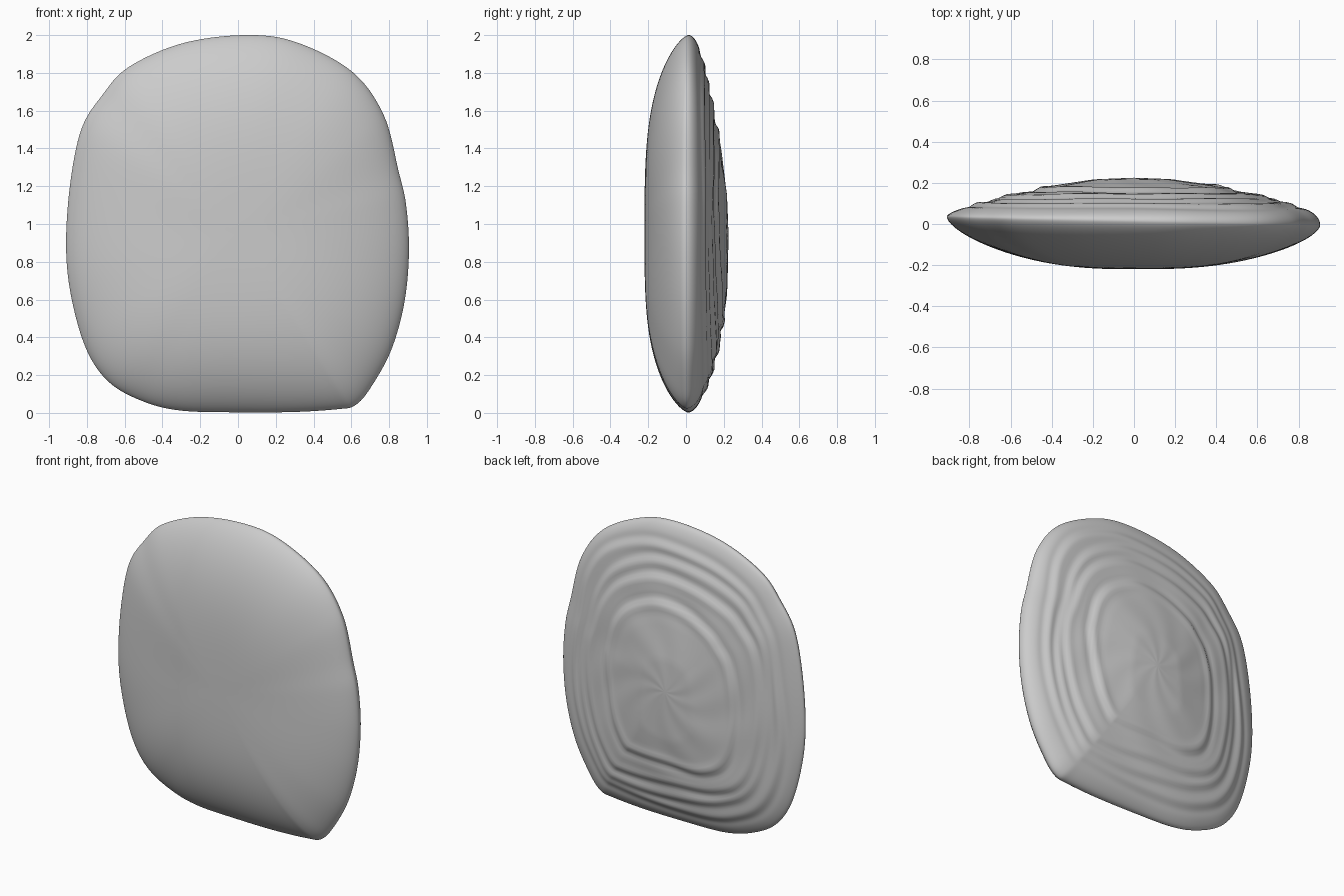
import bpy, bmesh, math

if "Cube" in bpy.data.objects:
    bpy.data.objects.remove(bpy.data.objects["Cube"])

# Silhouette of the shell as (x, z), clockwise from the top
OUTLINE = [(0.03, 2.0), (0.3, 1.965), (0.6, 1.81), (0.77, 1.58), (0.85, 1.28), (0.89, 1.1),
           (0.905, 0.85), (0.88, 0.58), (0.81, 0.33), (0.7, 0.13), (0.62, 0.04), (0.53, 0.02),
           (0.3, 0.005), (0, 0.003), (-0.3, 0.012), (-0.5, 0.06), (-0.68, 0.16), (-0.8, 0.33),
           (-0.88, 0.6), (-0.91, 0.87), (-0.89, 1.2), (-0.83, 1.5), (-0.72, 1.68),
           (-0.58, 1.83), (-0.3, 1.955)]
CX, CZ = 0.0, 0.95
SUB = 8          # outline subdivisions per span
RINGS = 64

# Back depth from centre to rim, and the terrace steps (radius, height)
BACK = [(0, 0.225), (0.2, 0.216), (0.42, 0.186), (0.66, 0.141), (0.88, 0.09), (1.0, 0.06)]
STEPS = [(0.53, 0.010), (0.70, 0.008), (0.78, 0.007), (0.87, 0.007)]


def catmull(pts, sub):
    out, n = [], len(pts)
    for i in range(n):
        p = [pts[(i + k) % n] for k in (-1, 0, 1, 2)]
        for s in range(sub):
            t = s / sub
            out.append(tuple(0.5 * (2 * b + (c - a) * t + (2 * a - 5 * b + 4 * c - d) * t * t
                                    + (3 * b - a - 3 * c + d) * t ** 3)
                             for a, b, c, d in zip(*p)))
    return out


def lookup(table, t):
    for (t0, v0), (t1, v1) in zip(table, table[1:]):
        if t <= t1:
            return v0 + (v1 - v0) * (t - t0) / (t1 - t0)
    return table[-1][1]


def rim_y(a):
    return 0.015 - 0.02 * math.cos(a)


def front_y(t, a):
    # Fuller vertically, more lens-like sideways
    p = 2.6 + 1.1 * math.sin(a) ** 2
    r = 0.045
    rim = rim_y(a) * t * t
    return rim - (0.22 - r) * (1 - t ** p) - r * math.sqrt(max(0, 1 - t ** 14))


def back_y(t, a):
    down = max(0, -math.sin(a)) ** 2
    te = t - 0.64 * down * t * (1 - t)
    y = lookup(BACK, te)
    # Raised lip followed by a drop at each wavering terrace edge
    for k, (c, h) in enumerate(STEPS):
        d = t - c - 0.018 * math.sin(2 * a + k * 1.9) - 0.008 * math.sin(5 * a + k)
        y -= h * (d / 0.018) * math.exp(-(d / 0.035) ** 2)
    y += 0.0015 * math.sin(9 * a + 14 * t) * t * (1 - t) * 4
    rim = rim_y(a)
    return rim + (y - rim) * math.sqrt(max(0, 1 - t ** 24))


loop = catmull(OUTLINE, SUB)
angles = [math.atan2(z - CZ, x - CX) for x, z in loop]
n = len(loop)
bm = bmesh.new()

# Radii pack closer together towards the rim
radii = [math.sin(0.5 * math.pi * i / RINGS) ** 0.9 for i in range(1, RINGS + 1)]


def ring(t, depth):
    return [bm.verts.new((CX + (x - CX) * t, depth(t, a), CZ + (z - CZ) * t))
            for (x, z), a in zip(loop, angles)]


edge = ring(1.0, lambda t, a: rim_y(a))
for depth in (front_y, back_y):
    rings = [ring(t, depth) for t in radii[:-1]] + [edge]
    centre = bm.verts.new((CX, depth(0.0, 0.0), CZ))
    for j in range(n):
        k = (j + 1) % n
        bm.faces.new((centre, rings[0][j], rings[0][k]))
        for r0, r1 in zip(rings, rings[1:]):
            bm.faces.new((r0[j], r1[j], r1[k], r0[k]))
bmesh.ops.recalc_face_normals(bm, faces=bm.faces)

mesh = bpy.data.meshes.new("shell")
bm.to_mesh(mesh)
bm.free()
shell = bpy.data.objects.new("shell", mesh)
bpy.context.collection.objects.link(shell)

grey = bpy.data.materials.new("light grey")
grey.diffuse_color = (0.6, 0.6, 0.6, 1)
grey.use_nodes = True
grey.node_tree.nodes["Principled BSDF"].inputs["Base Color"].default_value = grey.diffuse_color
mesh.materials.append(grey)

bpy.context.view_layer.objects.active = shell
shell.select_set(True)
bpy.ops.object.shade_smooth_by_angle(angle=math.radians(50))
